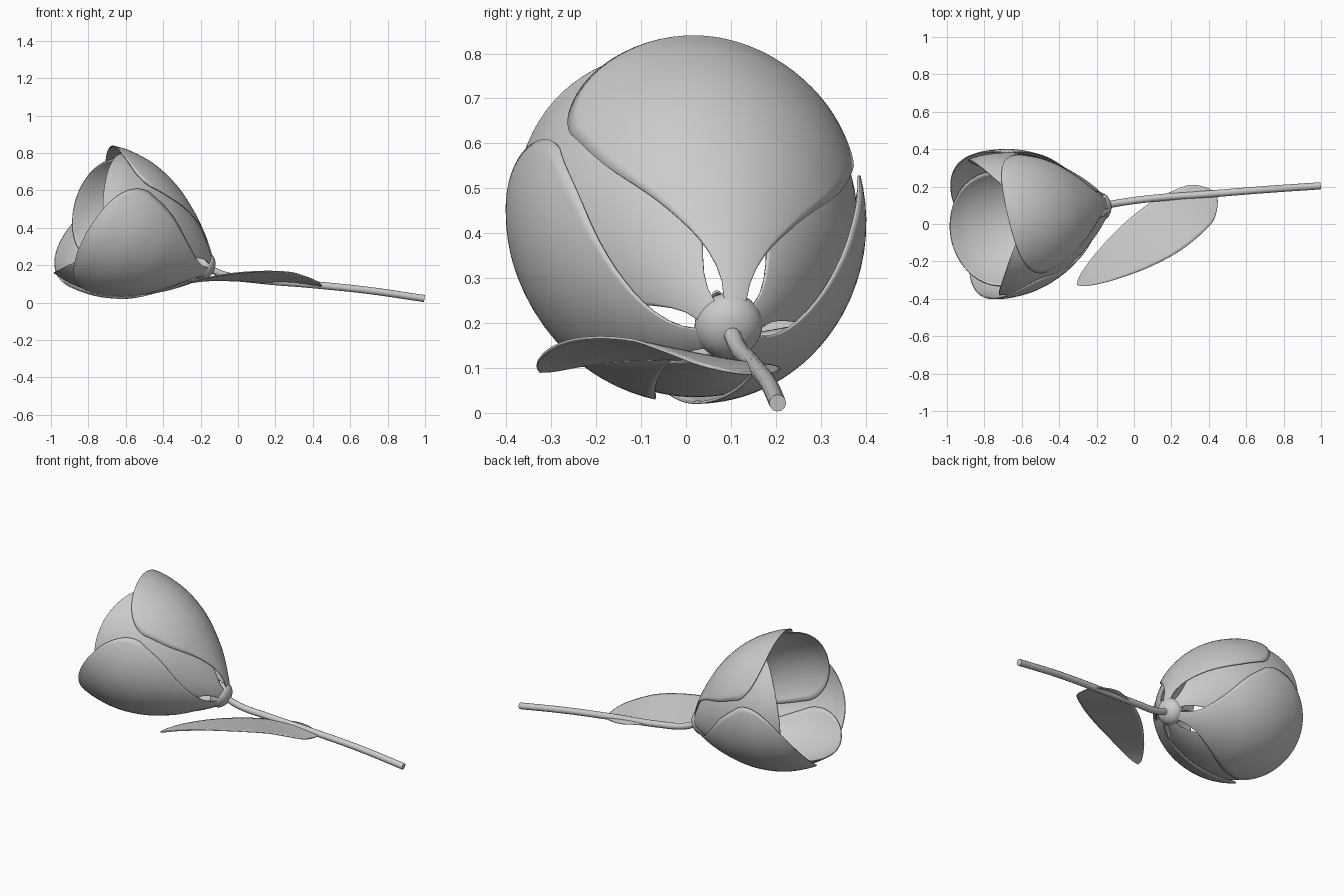
import bpy, bmesh, math
from mathutils import Vector, Matrix

if "Cube" in bpy.data.objects:
    bpy.data.objects.remove(bpy.data.objects["Cube"])

grey = bpy.data.materials.new("plain_grey")
grey.diffuse_color = (0.6, 0.6, 0.6, 1)
grey.use_nodes = True
grey.node_tree.nodes["Principled BSDF"].inputs["Base Color"].default_value = grey.diffuse_color

# Flower frame: base point, axis, up and side directions
BASE = Vector((-0.15, 0.10, 0.18))
AXIS = Vector((-0.895, -0.158, 0.408)).normalized()
UP0 = (Vector((0, 0, 1)) - AXIS * AXIS.z).normalized()
ROLL = math.radians(7)
UP = UP0 * math.cos(ROLL) + AXIS.cross(UP0) * math.sin(ROLL)
SIDE = AXIS.cross(UP)


def smooth_lookup(table, x):
    """Catmull-Rom style lookup in a short (x, value) table."""
    n = len(table)
    i = 0
    while i < n - 2 and x > table[i + 1][0]:
        i += 1

    def slope(k):
        lo, hi = max(k - 1, 0), min(k + 1, n - 1)
        return (table[hi][1] - table[lo][1]) / (table[hi][0] - table[lo][0])
    (x0, y0), (x1, y1) = table[i], table[i + 1]
    h = x1 - x0
    t = min(max((x - x0) / h, 0), 1)
    return ((2*t**3 - 3*t**2 + 1) * y0 + (t**3 - 2*t**2 + t) * h * slope(i)
            + (3*t**2 - 2*t**3) * y1 + (t**3 - t**2) * h * slope(i + 1))


def finish(name, bm):
    bmesh.ops.remove_doubles(bm, verts=bm.verts, dist=1e-5)
    bmesh.ops.recalc_face_normals(bm, faces=bm.faces)
    for f in bm.faces:
        f.smooth = True
    me = bpy.data.meshes.new(name)
    bm.to_mesh(me)
    bm.free()
    me.materials.append(grey)
    ob = bpy.data.objects.new(name, me)
    bpy.context.collection.objects.link(ob)
    return ob


def sheet(name, rows, cols, point, thickness):
    """Thin curved sheet from point(v in 0..1, u in -1..1)."""
    bm = bmesh.new()
    grid = [[bm.verts.new(point(i / rows, 2 * j / cols - 1)) for j in range(cols + 1)]
            for i in range(rows + 1)]
    for i in range(rows):
        for j in range(cols):
            bm.faces.new((grid[i][j], grid[i][j+1], grid[i+1][j+1], grid[i+1][j]))
    ob = finish(name, bm)
    mod = ob.modifiers.new("thickness", 'SOLIDIFY')
    mod.thickness = thickness
    mod.offset = 0
    return ob


# Petals: cup radius and half angle along the axis, with a rounded tip
RADIUS = [(0, 0.04), (0.05, 0.1), (0.12, 0.168), (0.22, 0.247), (0.35, 0.326),
          (0.5, 0.378), (0.65, 0.392), (0.77, 0.378)]
OUTER = [(0, 24), (0.05, 18), (0.1, 23), (0.2, 37), (0.35, 51), (0.52, 57)]
INNER = [(0, 26), (0.05, 22), (0.1, 30), (0.2, 43), (0.35, 53), (0.52, 57)]
WIDEST = 0.52


def petal(name, turn, scale, angles, length):
    def point(v, u):
        if v < 0.5:
            ax = WIDEST * v * 2
            half = smooth_lookup(angles, ax)
        else:
            q = (v - 0.5) * math.pi
            ax = WIDEST + (length - WIDEST) * math.sin(q)
            half = 57 * math.cos(q)
        r = smooth_lookup(RADIUS, ax) * scale
        th = math.radians(turn + half * u)
        return BASE + AXIS * ax + (UP * math.cos(th) + SIDE * math.sin(th)) * r
    sheet(name, 40, 24, point, 0.006)


for k in range(3):
    petal(f"outer_petal_{k + 1}", 120 * k, 1.01, OUTER, 0.75)
    petal(f"inner_petal_{k + 1}", 120 * k + 60, 0.96, INNER, 0.765)

# Flower base (ball inside the petal claws) and pistil along the axis
frame = Matrix((SIDE, UP, AXIS)).transposed().to_4x4()
bm = bmesh.new()
bmesh.ops.create_uvsphere(bm, u_segments=32, v_segments=16, radius=0.076,
                          matrix=Matrix.Translation(BASE + AXIS * 0.035) @ frame
                          @ Matrix.Diagonal((1, 1, 0.75, 1)))
finish("flower_base", bm)
bm = bmesh.new()
bmesh.ops.create_cone(bm, cap_ends=True, segments=16, radius1=0.012, radius2=0.009, depth=0.2,
                      matrix=Matrix.Translation(BASE + AXIS * 0.1) @ frame)
bmesh.ops.create_uvsphere(bm, u_segments=16, v_segments=8, radius=0.011,
                          matrix=Matrix.Translation(BASE + AXIS * 0.2) @ frame)
finish("pistil", bm)

# Stem: gently drooping tube
cu = bpy.data.curves.new("stem", 'CURVE')
cu.dimensions = '3D'
cu.bevel_depth = 0.019
cu.bevel_resolution = 4
cu.use_fill_caps = True
path = [(-0.15, 0.10, 0.18), (-0.07, 0.115, 0.147), (0.1, 0.137, 0.122),
        (0.4, 0.16, 0.096), (0.7, 0.184, 0.065), (0.996, 0.204, 0.022)]
sp = cu.splines.new('BEZIER')
sp.bezier_points.add(len(path) - 1)
for p, co in zip(sp.bezier_points, path):
    p.co = co
    p.handle_left_type = p.handle_right_type = 'AUTO'
cu.materials.append(grey)
bpy.context.collection.objects.link(bpy.data.objects.new("stem", cu))

# Leaf: arched lens shape, front edge tilted up
TAIL, ALONG, ACROSS = Vector((0.425, 0.155, 0)), Vector((-0.835, -0.55, 0)), Vector((0.55, -0.835, 0))
WIDTH = [(0.0, 0.04), (0.04, 0.088), (0.1, 0.124), (0.3, 0.15), (0.5, 0.133),
         (0.7, 0.085), (0.8, 0.049), (0.85, 0.024), (0.874, 0.0)]
HEIGHT = [(0.0, 0.088), (0.15, 0.12), (0.35, 0.14), (0.6, 0.138), (0.78, 0.116), (0.874, 0.092)]


def leaf_point(v, u):
    d = 0.874 * v * v * (3 - 2 * v)
    w = max(smooth_lookup(WIDTH, d), 0) if d < 0.8739 else 0
    # round off the wide end
    back = 0.012 * (1 - u * u) * max(0, 1 - d / 0.1)
    z = smooth_lookup(HEIGHT, d) + 0.18 * w * u * min(1, d * 4)
    return TAIL + ALONG * (d - back) + ACROSS * (w * u) + Vector((0, 0, z))


sheet("leaf", 36, 16, leaf_point, 0.006)
